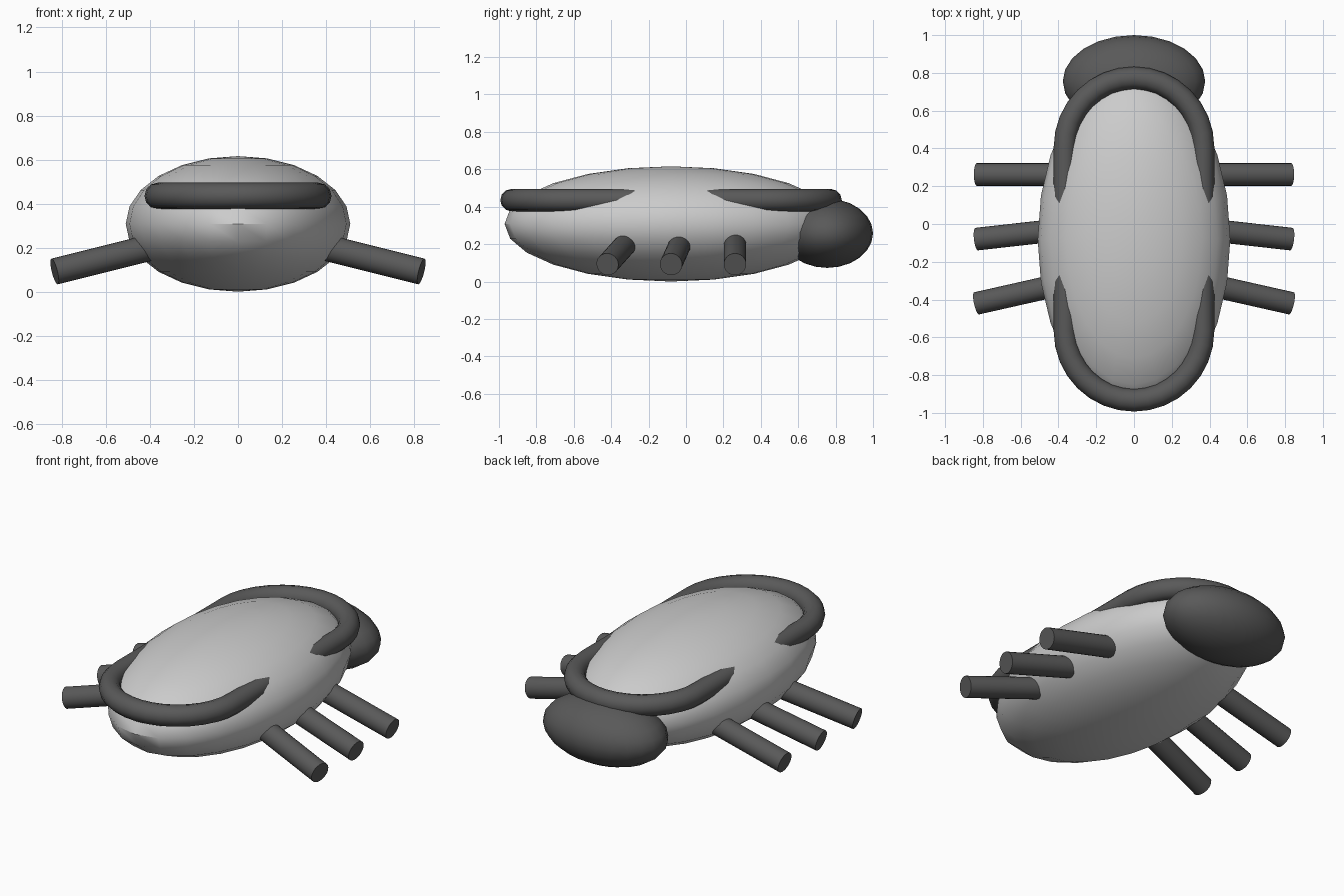
import bpy, math
from mathutils import Vector

if "Cube" in bpy.data.objects:
    bpy.data.objects.remove(bpy.data.objects["Cube"])

dark = bpy.data.materials.new("dark_grey")
dark.diffuse_color = (0.1, 0.1, 0.1, 1)
dark.use_nodes = True
dark.node_tree.nodes["Principled BSDF"].inputs["Base Color"].default_value = dark.diffuse_color


def finish(name, mat=None):
    ob = bpy.context.object
    ob.name = name
    if mat:
        ob.data.materials.append(mat)
    bpy.ops.object.shade_smooth_by_angle(angle=math.radians(40))
    return ob


def ellipsoid(name, loc, radii, mat=None):
    bpy.ops.mesh.primitive_uv_sphere_add(segments=24, ring_count=12, radius=1, location=loc)
    bpy.context.object.scale = radii
    bpy.ops.object.transform_apply(location=False, rotation=False, scale=True)
    return finish(name, mat)


def rod(name, a, b, r, mat):
    a, b = Vector(a), Vector(b)
    d = b - a
    bpy.ops.mesh.primitive_cylinder_add(vertices=24, radius=r, depth=d.length, location=(a + b) / 2)
    bpy.context.object.rotation_euler = d.to_track_quat('Z', 'Y').to_euler()
    return finish(name, mat)


# Shell body and head
ellipsoid("body", (0, -0.08, 0.308), (0.51, 0.89, 0.308))
ellipsoid("head", (0, 0.755, 0.258), (0.377, 0.245, 0.185), dark)

# Stadium-shaped bumper ring, its straight sides sunk into the body
R, Z, MID, HALF = 0.365, 0.435, -0.08, 0.488
pts = []
for sign, start in ((1, 0), (-1, math.pi)):
    for i in range(17):
        t = start + math.pi * i / 16
        pts.append((R * math.cos(t), MID + sign * HALF + R * math.sin(t), Z))
curve = bpy.data.curves.new("bumper_ring", 'CURVE')
curve.dimensions = '3D'
curve.bevel_depth = 0.06
curve.bevel_resolution = 4
spline = curve.splines.new('POLY')
spline.points.add(len(pts) - 1)
for p, co in zip(spline.points, pts):
    p.co = (*co, 1)
spline.use_cyclic_u = True
ring = bpy.data.objects.new("bumper_ring", curve)
bpy.context.collection.objects.link(ring)
bpy.ops.object.select_all(action='DESELECT')
ring.select_set(True)
bpy.context.view_layer.objects.active = ring
bpy.ops.object.convert(target='MESH')
finish("bumper_ring", dark)

# Three pairs of legs splaying outwards: (inner y, outer y)
for name, y0, y1 in (("front", 0.262, 0.262), ("middle", -0.02, -0.08), ("rear", -0.30, -0.42)):
    for side, s in (("left", -1), ("right", 1)):
        rod(f"{name}_leg_{side}", (s * 0.3, y0, 0.225), (s * 0.833, y1, 0.092), 0.06, dark)
